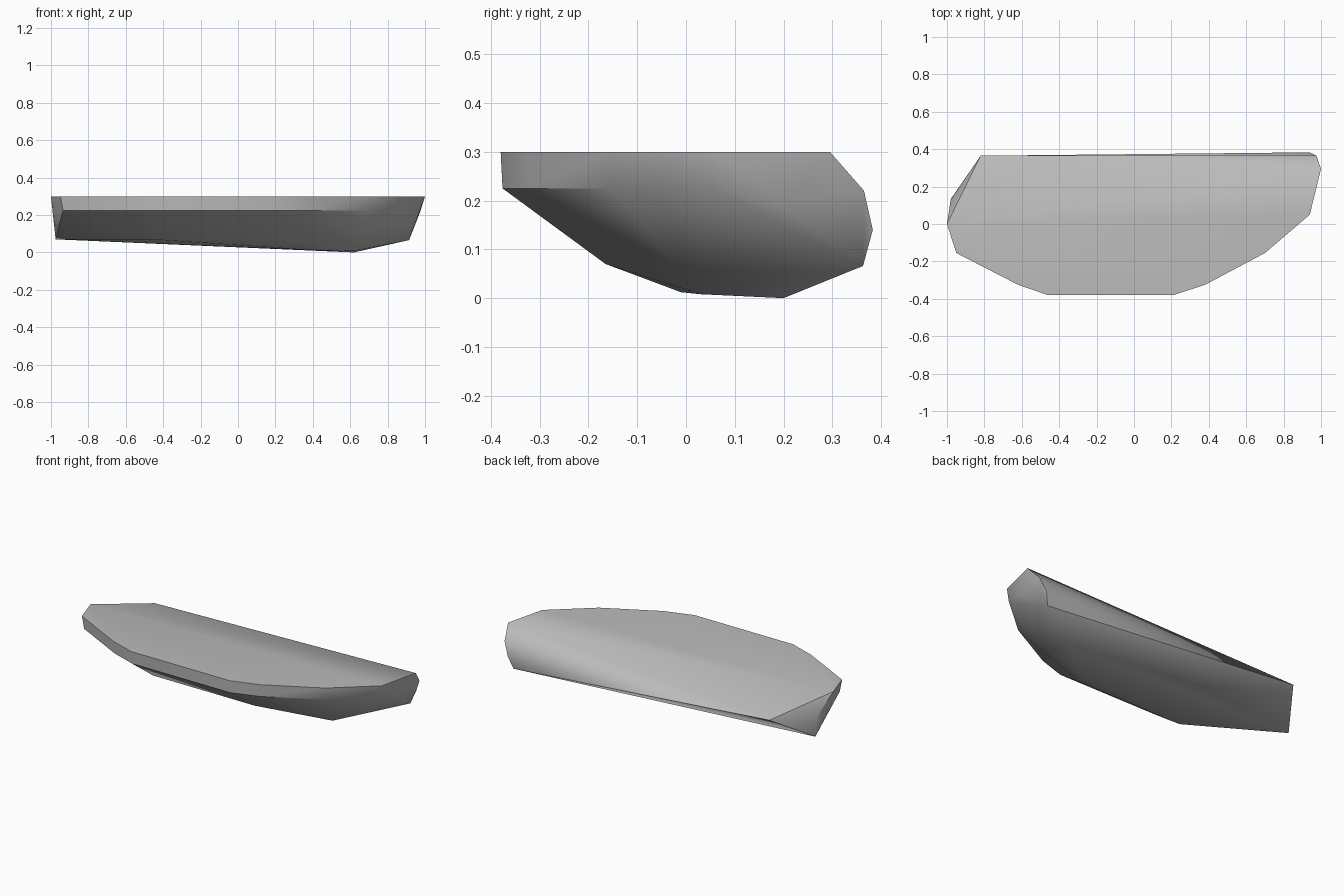
import bpy
import bmesh
import math

cube = bpy.data.objects.get("Cube")
if cube:
    bpy.data.objects.remove(cube, do_unlink=True)

# Stone colour
stone = bpy.data.materials.new("stone_grey")
stone.use_nodes = True
colour = (0.5, 0.5, 0.5, 1)
stone.diffuse_color = colour
stone.node_tree.nodes["Principled BSDF"].inputs["Base Color"].default_value = colour

# Curved front rim, from the right end round to the left end
rim = [(-1, 0), (-.95, -.155), (-.62, -.325), (-.46, -.38),
       (.21, -.38), (.38, -.325), (.7, -.155), (.94, .05)]
top_z, rim_z = .3, .225
points = [(x, y, top_z) for x, y in rim]
points += [(x * .985, y * .99, rim_z) for x, y in rim]

# Rounded left end of the back
points += [(1, .295, .3), (.975, .365, .22), (.94, .383, .14), (.915, .363, .066),
           (.96, .2, .19)]

# Pointed right end of the back
points += [(-.82, .365, .215), (-.98, .13, .19), (-.975, .14, .07)]

# Sloping underside
points += [(-.46, -.165, .07), (.23, -.165, .07), (.62, .03, .008), (.62, .2, 0),
           (.4, -.01, .012)]

# Wrap the facets round the stone
bm = bmesh.new()
for p in points:
    bm.verts.new(p)
result = bmesh.ops.convex_hull(bm, input=bm.verts[:])
loose = [v for v in bm.verts if not v.link_faces]
bmesh.ops.delete(bm, geom=loose, context="VERTS")
bmesh.ops.dissolve_limit(bm, angle_limit=math.radians(1),
                         verts=bm.verts[:], edges=bm.edges[:])
bmesh.ops.recalc_face_normals(bm, faces=bm.faces[:])

mesh = bpy.data.meshes.new("stone_slab")
bm.to_mesh(mesh)
bm.free()
mesh.materials.append(stone)
slab = bpy.data.objects.new("stone_slab", mesh)
bpy.context.collection.objects.link(slab)

# Soft facets with crisp outer edges
bpy.ops.object.select_all(action="DESELECT")
slab.select_set(True)
bpy.context.view_layer.objects.active = slab
bpy.ops.object.shade_smooth_by_angle(angle=math.radians(35))
